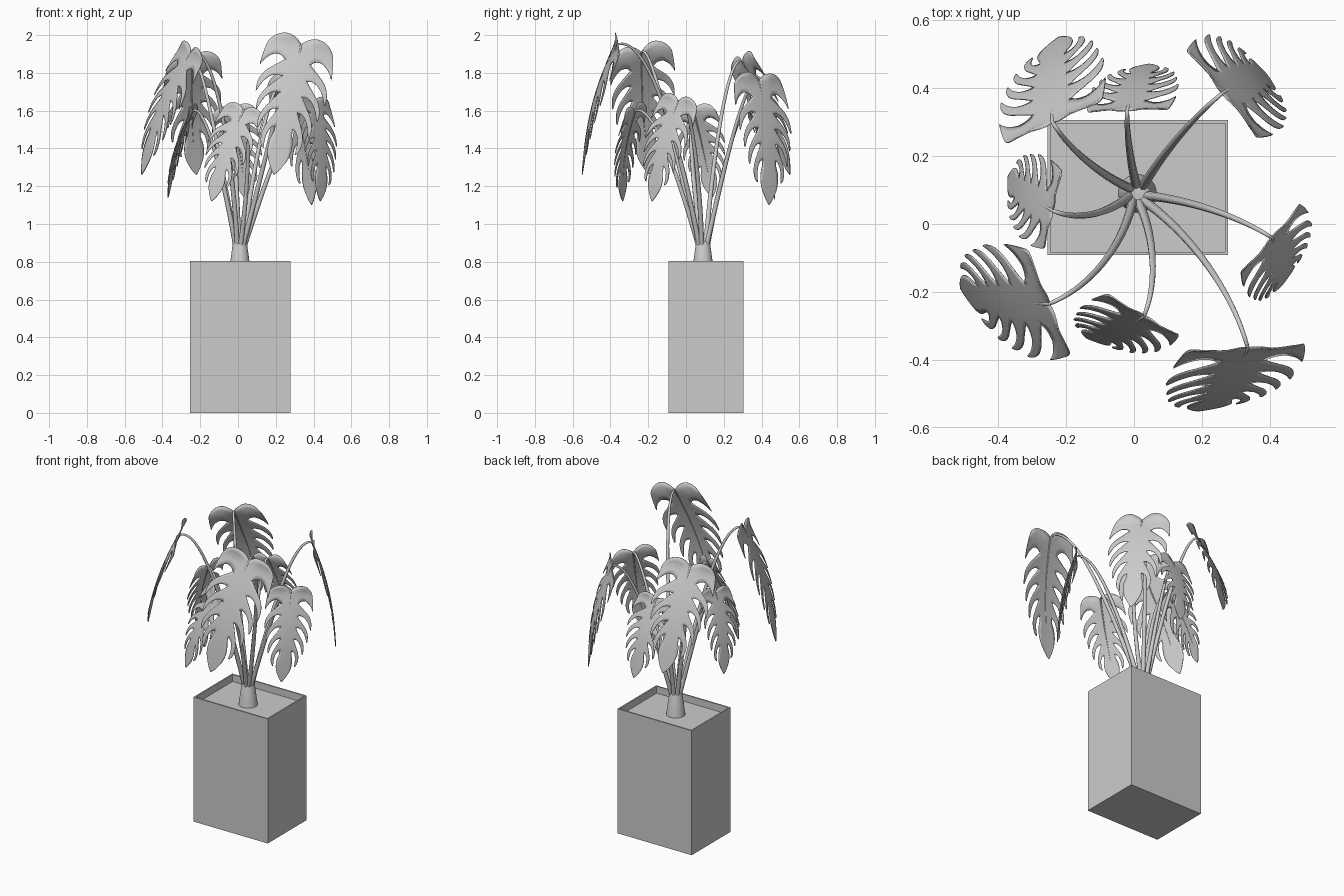
import bpy, bmesh
from math import sin, cos, radians, pi
from mathutils import Vector

if "Cube" in bpy.data.objects:
    bpy.data.objects.remove(bpy.data.objects["Cube"])


def add_object(name, bm, smooth=True):
    mesh = bpy.data.meshes.new(name)
    bm.to_mesh(mesh)
    bm.free()
    for p in mesh.polygons:
        p.use_smooth = smooth
    ob = bpy.data.objects.new(name, mesh)
    bpy.context.collection.objects.link(ob)
    return ob


def interp(keys, x):
    for (x0, *a), (x1, *b) in zip(keys, keys[1:]):
        if x <= x1:
            f = max(0, (x - x0) / (x1 - x0))
            return [p + (q - p) * f for p, q in zip(a, b)]
    return list(keys[-1][1:])


# Planter: tall box with a thin rim and recessed soil
bm = bmesh.new()
bmesh.ops.create_cube(bm, size=1)
for v in bm.verts:
    v.co = (0.011 + v.co.x * 0.532, 0.107 + v.co.y * 0.397, 0.4025 + v.co.z * 0.805)
top = max(bm.faces, key=lambda f: f.calc_center_median().z)
bmesh.ops.inset_region(bm, faces=[top], thickness=0.013)
ring = bmesh.ops.extrude_face_region(bm, geom=[top])
bmesh.ops.translate(bm, vec=(0, 0, -0.045), verts=[g for g in ring["geom"] if isinstance(g, bmesh.types.BMVert)])
if top.is_valid:
    bm.faces.remove(top)
bmesh.ops.recalc_face_normals(bm, faces=bm.faces)
add_object("planter", bm, False)

# Trunk: short tapered stump the stalks grow out of
bm = bmesh.new()
bmesh.ops.create_cone(bm, cap_ends=True, segments=24, radius1=0.057, radius2=0.036, depth=0.155)
bmesh.ops.translate(bm, vec=(0.01, 0.09, 0.8325), verts=bm.verts)
rim = [e for e in bm.edges if all(v.co.z > 0.9 for v in e.verts)]
bmesh.ops.bevel(bm, geom=rim, offset=0.01, segments=3, affect='EDGES', profile=0.5)
trunk = add_object("trunk", bm)
bpy.context.view_layer.objects.active = trunk
trunk.select_set(True)
bpy.ops.object.shade_smooth_by_angle(angle=radians(40))

# Leaf veins: position along midrib -> start angle, downward bend, length
VEINS = [(0.0, 54, 134, 0.325), (0.15, 28, 112, 0.36), (0.3, 4, 88, 0.37), (0.6, -18, 70, 0.345),
         (0.75, -28, 68, 0.325), (0.84, -34, 90, 0.355), (1.0, -90, 0, 0.30)]
FINGERS = [0, 0.21, 0.36, 0.52, 0.68, 0.84, 1.0]
GAPS = [(0, 0), (0.27, 0), (0.35, 0.17), (0.5, 0.27), (0.85, 0.28), (0.94, 0.32), (1, 0.44)]
ROWS, COLS = 18, 4


def vein_point(s, t):
    """Point of the flat leaf (sideways, down) in units of leaf length."""
    a0, bend, length = interp(VEINS, s)
    u, v, n = 0.0, 0.7 * s, 16
    for i in range(n):
        a = radians(a0 - bend * t * (i + 0.5) / n)
        u += cos(a) * length * t / n
        v -= sin(a) * length * t / n
    return u, v


def make_leaf(name, base, tip, facing, sway):
    base, tip = Vector(base), Vector(tip)
    size = (tip - base).length
    down = (tip - base).normalized()
    out = Vector((cos(radians(facing)), sin(radians(facing)), 0))
    out = (out - down * out.dot(down)).normalized()
    side = down.cross(out)

    def place(u, v, lift=0.0):
        w = 0.05 * sin(pi * max(0, min(1, v))) - 0.25 * u * u + 0.3 * max(0, 0.03 - v) * min(1, 10 * abs(u)) + lift
        return base + (side * u + down * v + out * w) * size

    # Blade: split fingers joined near the midrib
    bm = bmesh.new()
    for sgn in (1, -1):
        for k, (a, b) in enumerate(zip(FINGERS, FINGERS[1:])):
            grid = []
            for r in range(ROWS + 1):
                t = r / ROWS
                gap = interp(GAPS, t)[0]
                lo = 0 if k == 0 else gap
                hi = 1 if b == 1 else 1 - gap
                if b == 1:
                    lo = min(lo, 0.12)
                row = []
                for c in range(COLS + 1):
                    s = a + (b - a) * (lo + (hi - lo) * c / COLS)
                    u, v = vein_point(s, t)
                    row.append(bm.verts.new(place(sgn * max(u, 0), v)))
                grid.append(row)
            for r in range(ROWS):
                for c in range(COLS):
                    q = [grid[r][c], grid[r][c + 1], grid[r + 1][c + 1], grid[r + 1][c]]
                    bm.faces.new(q if sgn > 0 else q[::-1])
    bmesh.ops.remove_doubles(bm, verts=bm.verts, dist=0.0003)
    bmesh.ops.recalc_face_normals(bm, faces=bm.faces)
    blade = add_object(name + "_blade", bm)
    mod = blade.modifiers.new("thickness", 'SOLIDIFY')
    mod.thickness = 0.004
    mod.offset = 0

    # Stalk: arches from the trunk to the leaf, then tapers into the midrib
    flat = Vector((base.x - 0.01, base.y - 0.09, 0))
    left = Vector((-flat.y, flat.x, 0)).normalized() * sway
    p0 = Vector((0.01, 0.09, 0.87)) + flat.normalized() * 0.02
    rise = base.z - p0.z
    p1 = p0 + flat * 0.3 + left + Vector((0, 0, rise * 0.5))
    p2 = p0 + flat * 0.68 + left + Vector((0, 0, rise * 1.06))
    pts = []
    for i in range(19):
        t = i / 18
        p = p0 * (1 - t)**3 + p1 * 3 * t * (1 - t)**2 + p2 * 3 * t * t * (1 - t) + base * t**3
        pts.append((p, 0.014 - 0.008 * t))
    for i in range(1, 7):
        pts.append((place(0, 0.12 * i, -0.003), 0.005 - 0.0006 * i))
    cu = bpy.data.curves.new(name + "_stalk", 'CURVE')
    cu.dimensions = '3D'
    cu.bevel_depth = 1.0
    cu.bevel_resolution = 2
    cu.use_fill_caps = True
    sp = cu.splines.new('POLY')
    sp.points.add(len(pts) - 1)
    for q, (p, r) in zip(sp.points, pts):
        q.co = (*p, 1)
        q.radius = r
    sp.use_smooth = True
    bpy.context.collection.objects.link(bpy.data.objects.new(name + "_stalk", cu))


# Leaves: attachment point, tip, compass direction the blade faces, stalk sway
make_leaf("leaf_front_right", (0.335, -0.365, 1.95), (0.19, -0.55, 1.26), -87, 0.06)
make_leaf("leaf_front", (0.03, -0.27, 1.60), (-0.14, -0.335, 1.12), -120, 0.045)
make_leaf("leaf_front_left", (-0.25, -0.235, 1.91), (-0.51, -0.19, 1.26), 202, 0.065)
make_leaf("leaf_left", (-0.24, 0.04, 1.60), (-0.37, 0.14, 1.14), 167, 0.045)
make_leaf("leaf_back_left", (-0.24, 0.30, 1.86), (-0.22, 0.55, 1.26), 114, 0.03)
make_leaf("leaf_back", (-0.02, 0.335, 1.60), (0.045, 0.47, 1.13), 92, 0.01)
make_leaf("leaf_back_right", (0.26, 0.385, 1.76), (0.39, 0.44, 1.10), 39, 0.02)
make_leaf("leaf_right", (0.405, -0.04, 1.65), (0.435, -0.18, 1.12), -41, 0.03)
